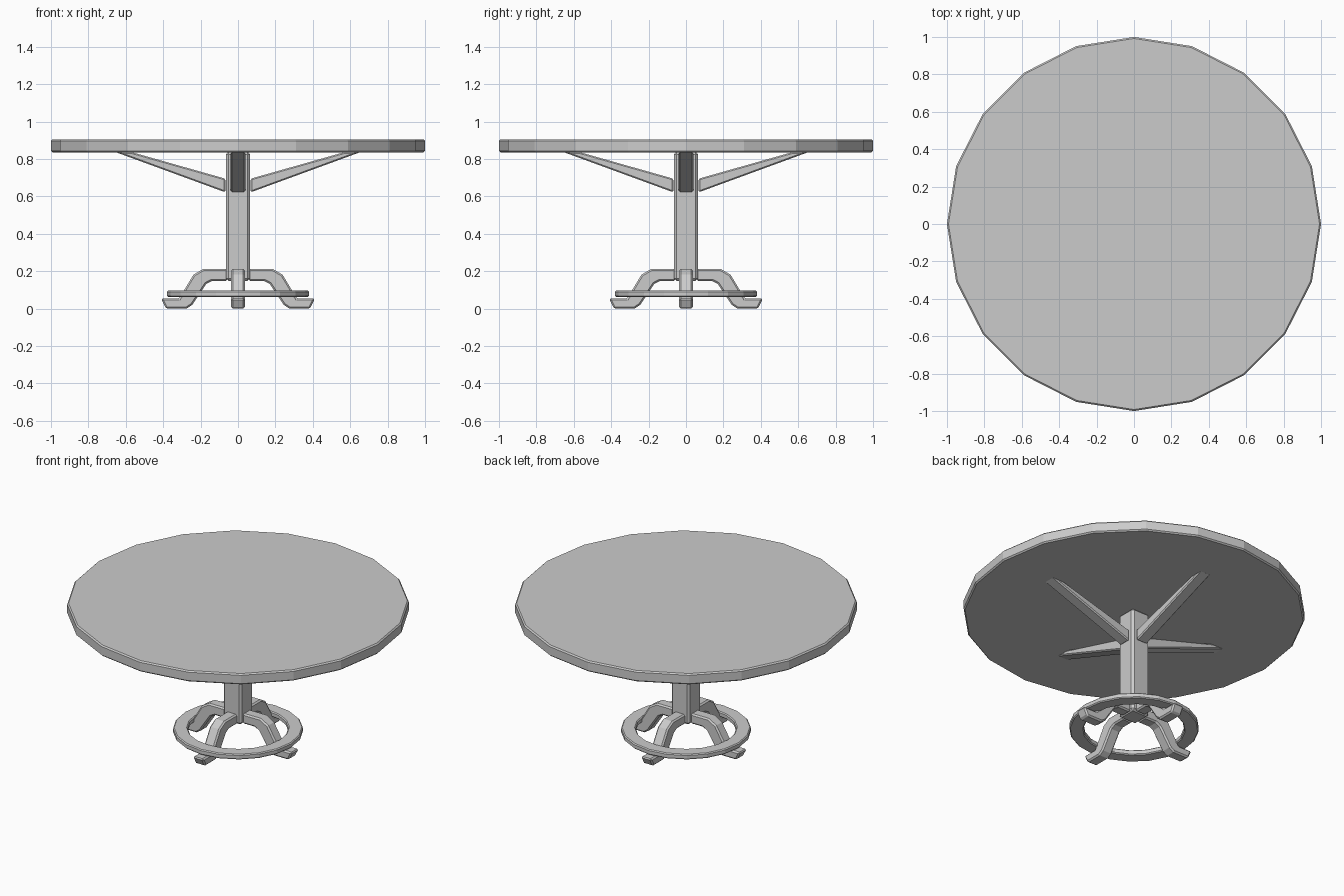
import bpy, bmesh
from math import cos, sin, pi

if "Cube" in bpy.data.objects:
    bpy.data.objects.remove(bpy.data.objects["Cube"])


def make(name, bm, bevel):
    bmesh.ops.recalc_face_normals(bm, faces=bm.faces[:])
    mesh = bpy.data.meshes.new(name)
    bm.to_mesh(mesh)
    bm.free()
    obj = bpy.data.objects.new(name, mesh)
    bpy.context.collection.objects.link(obj)
    mod = obj.modifiers.new("bevel", 'BEVEL')
    mod.width = bevel
    mod.segments = 1
    mod.limit_method = 'ANGLE'
    mod.angle_limit = 0.6
    return obj


def lathe(name, profile, sides, bevel):
    """Spin a closed (radius, z) profile around the z axis."""
    bm = bmesh.new()
    rings = [[bm.verts.new((r * cos(2 * pi * i / sides), r * sin(2 * pi * i / sides), z))
              for r, z in profile] for i in range(sides)]
    n = len(profile)
    for i in range(sides):
        a, b = rings[i], rings[(i + 1) % sides]
        for j in range(n):
            k = (j + 1) % n
            bm.faces.new((a[j], b[j], b[k], a[k]))
    return make(name, bm, bevel)


def radial_parts(name, profile, half_width, bevel):
    """Extrude a (distance, z) profile sideways, four copies around the column."""
    for q, side in enumerate(("right", "back", "left", "front")):
        bm = bmesh.new()
        face = bm.faces.new([bm.verts.new((x, -half_width, z)) for x, z in profile])
        ext = bmesh.ops.extrude_face_region(bm, geom=[face])
        verts = [v for v in ext["geom"] if isinstance(v, bmesh.types.BMVert)]
        bmesh.ops.translate(bm, verts=verts, vec=(0, 2 * half_width, 0))
        obj = make(f"{side}_{name}", bm, bevel)
        obj.rotation_euler.z = q * pi / 2


# Round table top with 20 sides
bm = bmesh.new()
bmesh.ops.create_cone(bm, cap_ends=True, segments=20, radius1=1, radius2=1, depth=0.07)
# put a corner on the x axis whatever the primitive's start angle
bmesh.ops.translate(bm, verts=bm.verts[:], vec=(0, 0, 0.87))
make("table_top", bm, 0.008)

# Square column
bm = bmesh.new()
bmesh.ops.create_cube(bm, size=1)
bmesh.ops.scale(bm, verts=bm.verts[:], vec=(0.13, 0.13, 0.69))
bmesh.ops.translate(bm, verts=bm.verts[:], vec=(0, 0, 0.493))
make("column", bm, 0.014)

# Tapered braces under the top
radial_parts("brace", [(0.068, 0.622), (0.655, 0.837), (0.57, 0.837), (0.068, 0.695)],
             0.039, 0.007)

# Arched legs with feet
radial_parts("leg", [(0.055, 0.148), (0.14, 0.148), (0.17, 0.132), (0.245, 0.02),
                     (0.275, 0.0), (0.385, 0.0), (0.412, 0.054), (0.315, 0.054),
                     (0.238, 0.182), (0.185, 0.213), (0.055, 0.213)], 0.037, 0.009)

# Foot ring joining the legs
lathe("foot_ring", [(0.295, 0.062), (0.38, 0.062), (0.38, 0.096), (0.295, 0.096)], 20, 0.006)
